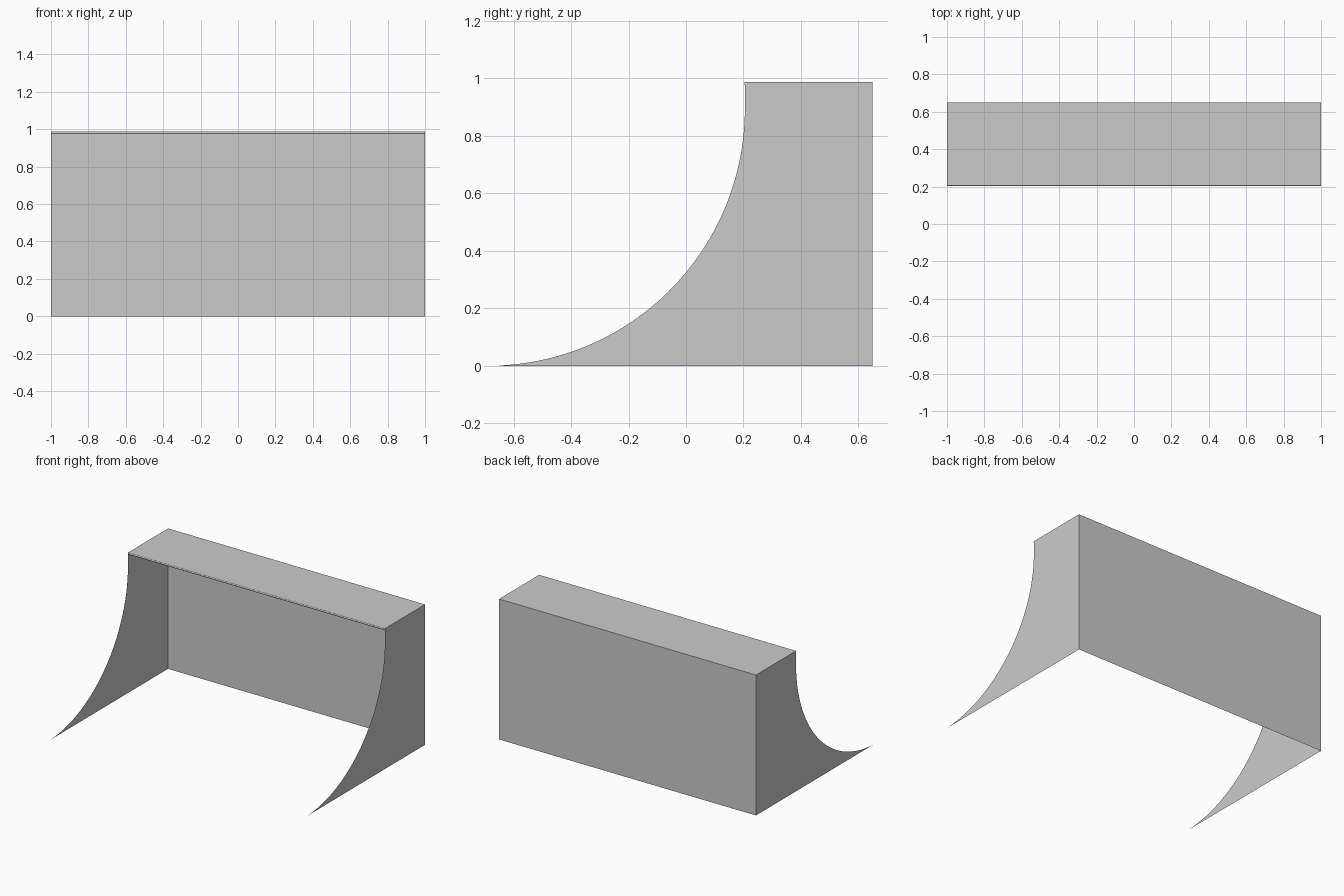
import bpy, math

cube = bpy.data.objects.get("Cube")
if cube:
    bpy.data.objects.remove(cube, do_unlink=True)

HALF, FRONT, BACK, TOP = 1.0, -0.65, 0.65, 0.988
RADIUS = 0.895               # radius of the ramp transition
ARC_Y = -0.69                # centre of the transition arc
EDGE = ARC_Y + RADIUS        # front edge of the deck
PIPE = 0.007

# One flat grey for every part
grey = bpy.data.materials.new("plain grey")
grey.use_nodes = True
colour = (0.6, 0.6, 0.6, 1)
grey.diffuse_color = colour
grey.node_tree.nodes["Principled BSDF"].inputs["Base Color"].default_value = colour


def sheet(name, points):
    """Single flat polygon."""
    mesh = bpy.data.meshes.new(name)
    mesh.from_pydata(points, [], [range(len(points))])
    mesh.materials.append(grey)
    obj = bpy.data.objects.new(name, mesh)
    bpy.context.collection.objects.link(obj)
    return obj


# Curved side panels
start = math.acos((RADIUS - 0.001) / RADIUS)
profile = [(BACK, TOP), (BACK, 0), (FRONT, 0)]
STEPS = 40
for i in range(STEPS + 1):
    a = start + (math.pi / 2 - start) * i / STEPS
    profile.append((ARC_Y + RADIUS * math.sin(a), RADIUS * (1 - math.cos(a))))
profile.append((EDGE, TOP))
for side, x in (("left", HALF), ("right", -HALF)):
    pts = [(x, y, z) for y, z in profile]
    sheet(side + "_side_panel", pts if x < 0 else pts[::-1])

# Back wall and deck
sheet("back_wall", [(HALF, BACK, 0), (-HALF, BACK, 0), (-HALF, BACK, TOP), (HALF, BACK, TOP)])
sheet("deck", [(-HALF, EDGE, TOP), (HALF, EDGE, TOP), (HALF, BACK, TOP), (-HALF, BACK, TOP)])

# Coping pipe along the deck edge
bpy.ops.mesh.primitive_cylinder_add(vertices=24, radius=PIPE, depth=2 * HALF,
                                    location=(0, EDGE + PIPE - 0.002, TOP - PIPE),
                                    rotation=(0, math.pi / 2, 0))
coping = bpy.context.object
coping.name = "coping_pipe"
coping.data.materials.append(grey)
bpy.ops.object.shade_smooth_by_angle()
